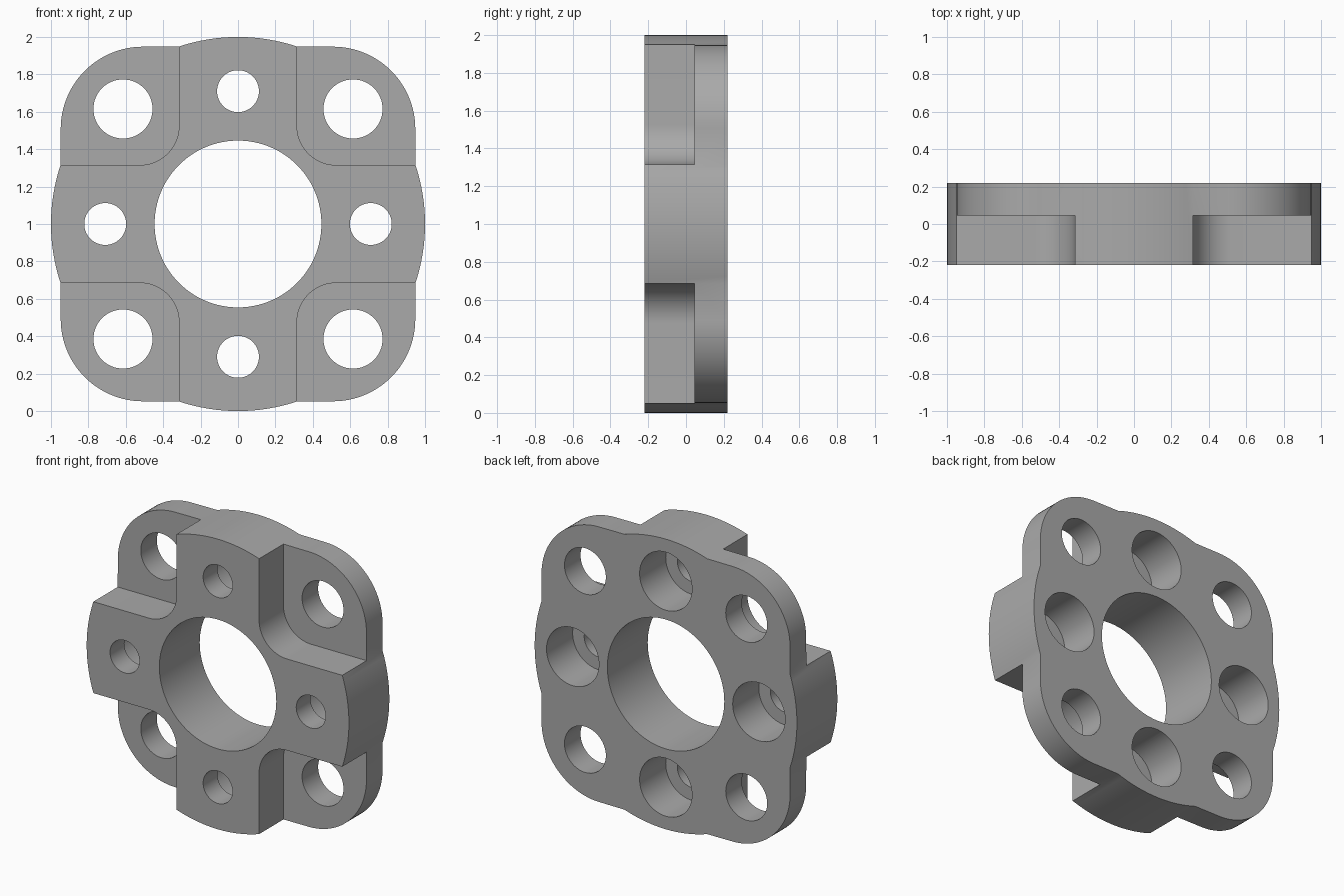
import bpy, bmesh
from math import sin, cos, pi, acos, asin, radians
from mathutils import Matrix

if "Cube" in bpy.data.objects:
    bpy.data.objects.remove(bpy.data.objects["Cube"])

FRONT, BACK, STEP, BORE_FLOOR = -0.22, 0.22, 0.045, -0.065
SIDE, CORNER_R = 0.948, 0.44      # half width and corner rounding
ARM, FILLET = 0.315, 0.21         # half width of the cross arms
CENTRE_Z = 1.0

steel = bpy.data.materials.new("steel grey")
steel.use_nodes = True
GREY = (0.4, 0.4, 0.4, 1)
steel.diffuse_color = GREY
steel.node_tree.nodes["Principled BSDF"].inputs["Base Color"].default_value = GREY


def arc(cx, cz, r, a0, a1, n):
    return [(cx + r * cos(a0 + (a1 - a0) * i / n),
             cz + r * sin(a0 + (a1 - a0) * i / n)) for i in range(n + 1)]


def circle(cx, cz, r, n=64):
    return arc(cx, cz, r, 0, 2 * pi, n)[:-1]


def quarter_turns(points):
    """The same profile at each of the four quarter turns."""
    shapes = [points]
    for _ in range(3):
        shapes.append([(-z, x) for x, z in shapes[-1]])
    return shapes


def prisms(name, profiles, y0, y1):
    """Closed profiles in the xz plane, extruded along y."""
    bm = bmesh.new()
    for pts in profiles:
        face = bm.faces.new([bm.verts.new((x, y0, z)) for x, z in pts])
        ext = bmesh.ops.extrude_face_region(bm, geom=[face])
        verts = [v for v in ext["geom"] if isinstance(v, bmesh.types.BMVert)]
        bmesh.ops.translate(bm, verts=verts, vec=(0, y1 - y0, 0))
    bmesh.ops.recalc_face_normals(bm, faces=bm.faces)
    bm.transform(Matrix.Translation((0, 0, CENTRE_Z)))
    mesh = bpy.data.meshes.new(name)
    bm.to_mesh(mesh)
    bm.free()
    mesh.materials.append(steel)
    obj = bpy.data.objects.new(name, mesh)
    bpy.context.collection.objects.link(obj)
    return obj


# Body outline: rounded square with a shallow round bulge on each side
bulge = asin(ARM)
quarter = arc(0, 0, 1, -bulge, bulge, 16)
c = SIDE - CORNER_R
quarter += arc(c, c, CORNER_R, 0, pi / 2, 24)
outline = [p for part in quarter_turns(quarter) for p in part]
body = prisms("flange_body", [outline], FRONT, BACK)

# Stepped corner pockets that leave a raised cross on the front
f = ARM + FILLET
pocket = arc(f, f, FILLET, pi, 1.5 * pi, 16) + [(1.3, ARM), (1.3, 1.3), (ARM, 1.3)]
pockets = prisms("pocket_cutter", quarter_turns(pocket), FRONT - 0.1, STEP)

# Through holes: centre, arms and corners
holes = [circle(0, 0, 0.446, 96)]
holes += quarter_turns(circle(0.71, 0, 0.112))
holes += quarter_turns(circle(0.615, 0.615, 0.158))
through = prisms("hole_cutter", holes, FRONT - 0.1, BACK + 0.1)

# Wide counterbores from the back of the arm holes
bores = prisms("counterbore_cutter", quarter_turns(circle(0.71, 0, 0.2)),
               BORE_FLOOR, BACK + 0.1)

bpy.context.view_layer.objects.active = body
for cutter in (pockets, through, bores):
    cutter.hide_render = True
    mod = body.modifiers.new(cutter.name, 'BOOLEAN')
    mod.operation = 'DIFFERENCE'
    mod.solver = 'EXACT'
    mod.object = cutter
    bpy.ops.object.modifier_apply(modifier=mod.name)
    bpy.data.objects.remove(cutter)

# Smooth curved walls, crisp machined edges
bpy.ops.object.select_all(action='DESELECT')
body.select_set(True)
bpy.ops.object.shade_smooth_by_angle(angle=radians(30))
